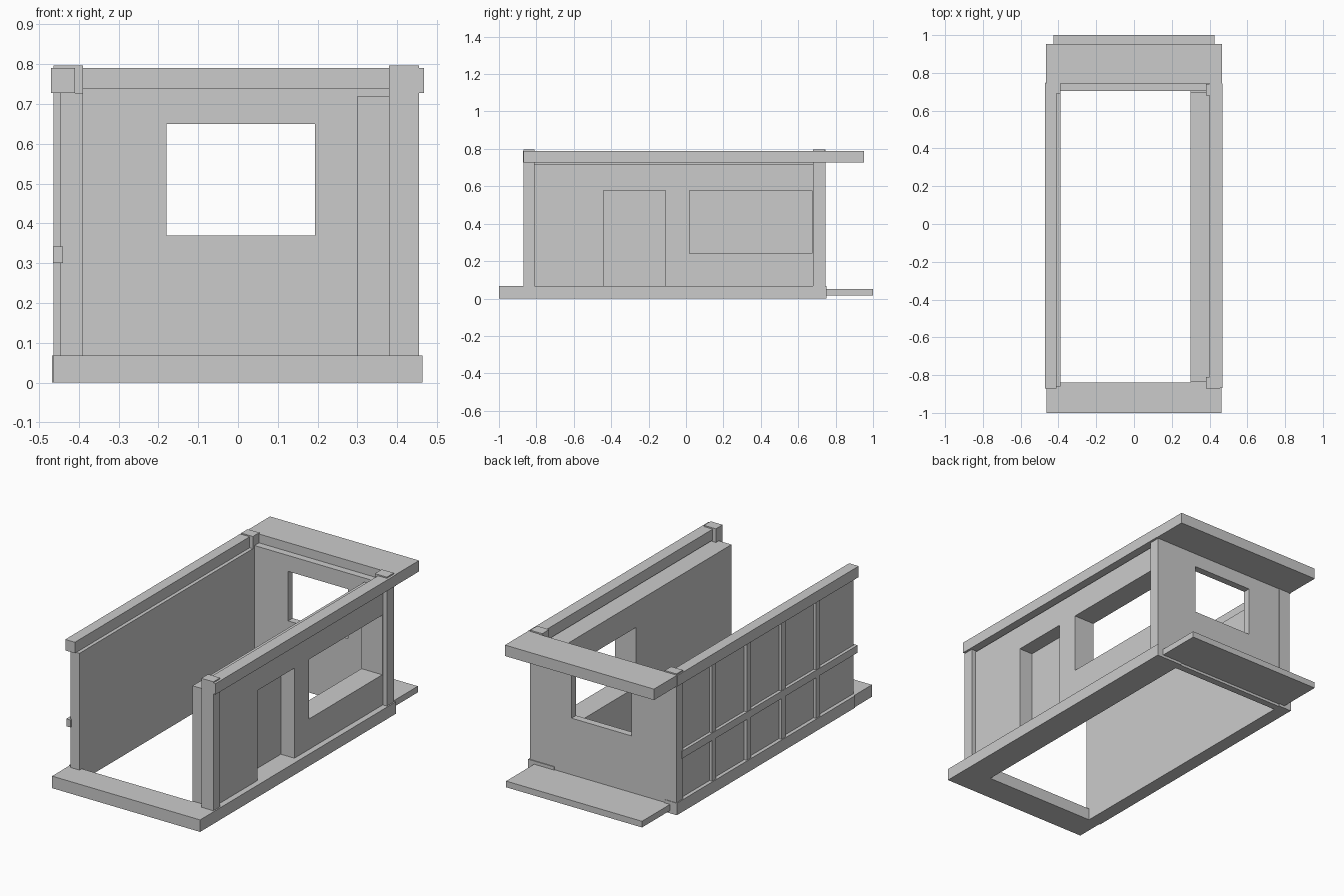
import bpy

cube = bpy.data.objects.get("Cube")
if cube:
    bpy.data.objects.remove(cube, do_unlink=True)

grey = bpy.data.materials.new("light_grey")
grey.use_nodes = True
GREY = (0.6, 0.6, 0.6, 1)
grey.diffuse_color = GREY
grey.node_tree.nodes["Principled BSDF"].inputs["Base Color"].default_value = GREY


def box(name, xs, ys, zs):
    """Axis-aligned block given its (low, high) range on each axis."""
    spans = (xs, ys, zs)
    bpy.ops.mesh.primitive_cube_add(size=1, location=[(a + b) / 2 for a, b in spans])
    ob = bpy.context.object
    ob.name = ob.data.name = name
    ob.scale = [b - a for a, b in spans]
    bpy.ops.object.transform_apply(location=False, rotation=False, scale=True)
    ob.data.materials.append(grey)
    return ob


def cut(target, xs, ys, zs):
    """Cut a rectangular opening out of a wall."""
    cutter = box("cutter", xs, ys, zs)
    cutter.hide_render = True
    mod = target.modifiers.new("opening", 'BOOLEAN')
    mod.operation = 'DIFFERENCE'
    mod.solver = 'EXACT'
    mod.object = cutter
    bpy.context.view_layer.objects.active = target
    bpy.ops.object.modifier_apply(modifier=mod.name)
    bpy.data.objects.remove(cutter, do_unlink=True)


BASE = 0.068          # top of the plinth
RAIL = (0.728, 0.79)  # height of the top rails
BACK = 0.745          # outer face of the back wall

# Plinth
box("front_step", (-0.463, 0.463), (-1, -0.84), (0, BASE))
box("left_plinth", (0.30, 0.463), (-0.84, 0.75), (0, BASE))
box("right_plinth", (-0.468, -0.39), (-0.84, 0.75), (0, BASE))
box("back_shelf", (-0.425, 0.425), (BACK, 1), (0.015, 0.05))

# Thick wall with a door recess and a window
left_wall = box("left_wall", (0.30, 0.43), (-0.835, 0.70), (BASE, 0.72))
cut(left_wall, (0.345, 0.5), (-0.44, -0.11), (BASE - 0.02, 0.577))
cut(left_wall, (0.2, 0.5), (0.02, 0.675), (0.24, 0.577))

# Back wall with a window
back_wall = box("back_wall", (-0.45, 0.452), (0.705, BACK), (0, 0.74))
cut(back_wall, (-0.18, 0.194), (0.6, 0.9), (0.37, 0.65))

# Panelled wall with outside battens
box("right_wall", (-0.447, -0.39), (-0.86, 0.705), (BASE, RAIL[0]))
for i in range(4):
    y = 0.41 - 0.31 * i
    box(f"upright_batten_{i + 1}", (-0.463, -0.44), (y - 0.018, y + 0.018), (BASE, RAIL[0]))
box("cross_batten", (-0.465, -0.44), (-0.87, 0.70), (0.30, 0.342))

# Corner posts
for name, xs, ys in (("front_left_post", (0.38, 0.455), (-0.87, -0.81)),
                     ("back_left_post", (0.38, 0.455), (0.68, 0.742)),
                     ("back_right_post", (-0.463, -0.39), (0.69, 0.747))):
    box(name, xs, ys, (BASE, 0.797))

# Top rails and the canopy over the back
box("left_rail", (0.40, 0.468), (-0.868, BACK), RAIL)
box("right_rail", (-0.47, -0.41), (-0.872, BACK), RAIL)
box("back_canopy", (-0.466, 0.466), (BACK, 0.952), RAIL)
